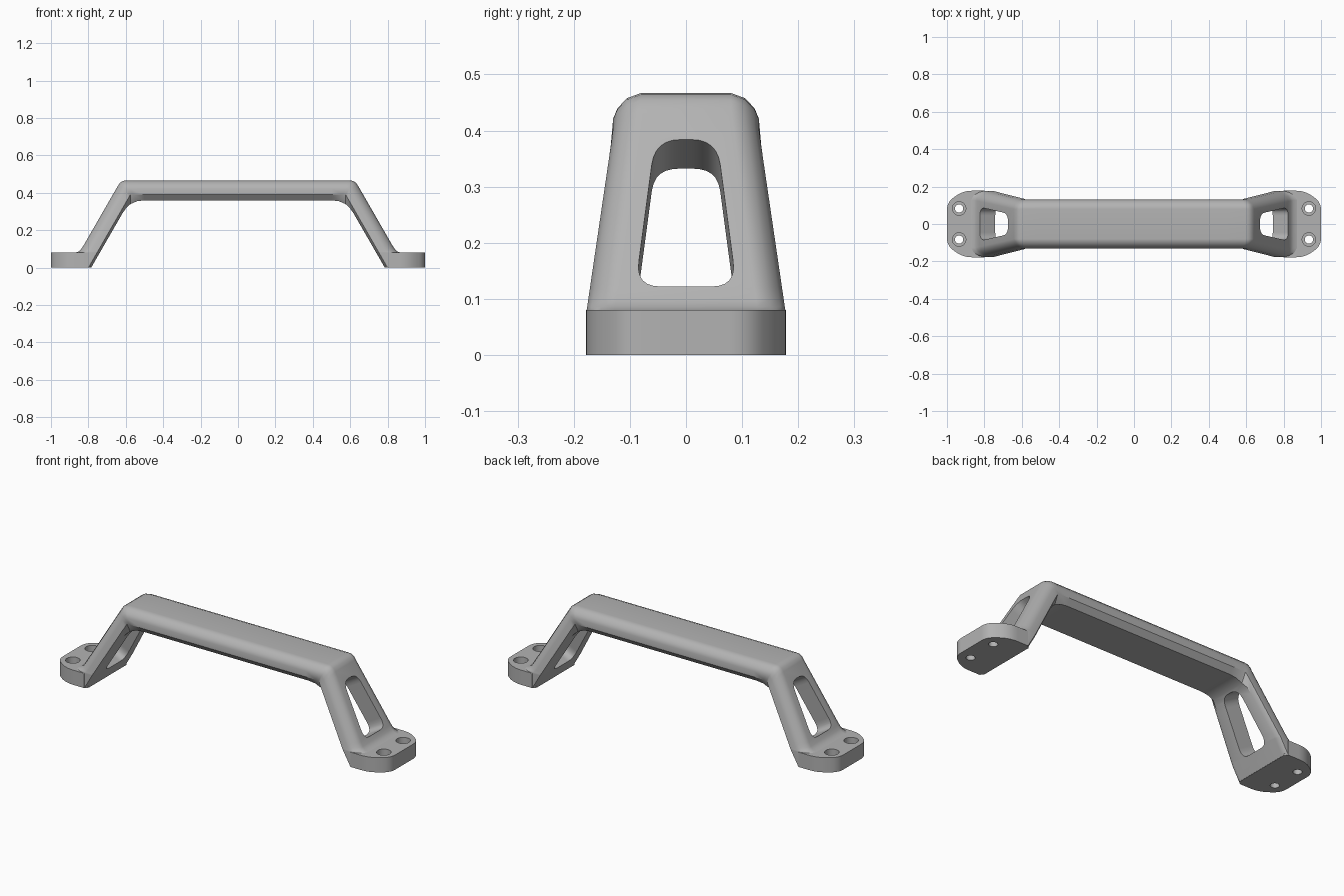
import bpy, bmesh, math
from mathutils import Vector

if "Cube" in bpy.data.objects:
    bpy.data.objects.remove(bpy.data.objects["Cube"])

grey = bpy.data.materials.new("satin_grey")
grey.use_nodes = True
grey.diffuse_color = (0.45, 0.45, 0.45, 1)
grey.node_tree.nodes["Principled BSDF"].inputs["Base Color"].default_value = grey.diffuse_color


def loft(name, rings):
    """Skin a list of equal closed rings and cap both ends."""
    bm = bmesh.new()
    loops = [[bm.verts.new(p) for p in ring] for ring in rings]
    n = len(loops[0])
    for a, b in zip(loops, loops[1:]):
        for i in range(n):
            j = (i + 1) % n
            bm.faces.new((a[i], a[j], b[j], b[i]))
    bm.faces.new(loops[0])
    bm.faces.new(loops[-1])
    bmesh.ops.recalc_face_normals(bm, faces=bm.faces)
    mesh = bpy.data.meshes.new(name)
    bm.to_mesh(mesh)
    bm.free()
    mesh.materials.append(grey)
    obj = bpy.data.objects.new(name, mesh)
    bpy.context.collection.objects.link(obj)
    return obj


def rounded(points, steps=6):
    """Round each corner (u, v, cut length) of a closed outline."""
    out = []
    for i, (u, v, r) in enumerate(points):
        p = Vector((u, v))
        if r == 0:
            out.append(p)
            continue
        before = Vector(points[i - 1][:2])
        after = Vector(points[(i + 1) % len(points)][:2])
        a = p + (before - p).normalized() * r
        b = p + (after - p).normalized() * r
        for k in range(steps + 1):
            t = k / steps
            out.append(a * (1 - t) ** 2 + p * 2 * t * (1 - t) + b * t * t)
    return out


def activate(obj):
    bpy.ops.object.select_all(action='DESELECT')
    obj.select_set(True)
    bpy.context.view_layer.objects.active = obj


def cut(obj, cutter):
    cutter.hide_render = True
    mod = obj.modifiers.new("cut", 'BOOLEAN')
    mod.operation = 'DIFFERENCE'
    mod.solver = 'EXACT'
    mod.object = cutter
    activate(obj)
    bpy.ops.object.modifier_apply(modifier=mod.name)
    bpy.data.objects.remove(cutter)


def finish(obj):
    activate(obj)
    bpy.ops.object.shade_smooth_by_angle(angle=math.radians(32))
    mod = obj.modifiers.new("flat_faces", 'WEIGHTED_NORMAL')
    mod.keep_sharp = True


# Handle: one section swept up a leg, across the bar and down again
SLOPE = 0.575


def half_width(x, z):
    if x < 0.58 or z >= 0.4:
        return 0.13
    return 0.177 - 0.047 * max(0, z - 0.08) / 0.32


def section(outer, edge, inner):
    o, e = Vector(outer), Vector(edge)
    half = []
    for inset, f in ((0.05, 0), (0.025, 0.12), (0.008, 0.35), (0, 0.6), (0, 1)):
        x, z = o.lerp(e, f)
        half.append((x, half_width(x, z) - inset, z))
    half.append((inner[0], half_width(*inner) - 0.025, inner[1]))
    return half + [(x, -y, z) for x, y, z in reversed(half)]


stations = []
# lower leg, flaring out onto the foot
for ox, z in ((0.872, 0.001), (0.872, 0.08), (0.852, 0.086), (0.838, 0.10), (0.825, 0.12)):
    stations.append(section((ox, z), (0.80 - SLOPE * z, z), (0.785 - SLOPE * z, z)))
# bend between leg and bar: outer, side edge and inner lines
outer = ((0.642, 0.438), (0.631, 0.454), (0.615, 0.464), (0.595, 0.467), (0.5, 0.467))
edge = ((0.599, 0.35), (0.587, 0.37), (0.576, 0.39), (0.56, 0.39), (0.5, 0.39))
inner = ((0.618, 0.29), (0.597, 0.32), (0.575, 0.34), (0.54, 0.355), (0.5, 0.36))
stations += [section(*s) for s in zip(outer, edge, inner)]
stations += [[(-x, y, z) for x, y, z in ring] for ring in reversed(stations)]
handle = loft("handle", stations)

# Tapered window through each leg, square to its outer face
window = rounded([(-0.09, 0.122, 0.045), (0.09, 0.122, 0.045),
                  (0.055, 0.384, 0.045), (-0.055, 0.384, 0.045)])
normal = Vector((1, 0, SLOPE)).normalized()
for side in (1, -1):
    rings = []
    for depth in (0.06, -0.2):
        ring = [Vector((0.894 - SLOPE * z, y, z)) + normal * depth for y, z in window]
        rings.append([(side * p.x, p.y, p.z) for p in ring])
    cut(handle, loft("window_cutter", rings))
finish(handle)

# Feet: rounded plates with two counterbored screw holes each
half_plan = [(0.785, 0.162, 0), (0.80, 0.178, 0), (0.915, 0.178, 0.05), (1, 0.115, 0.04)]
plan = rounded(half_plan + [(x, -y, r) for x, y, r in reversed(half_plan)])
for side, label in ((1, "left"), (-1, "right")):
    foot = loft(label + "_foot", [[(side * p.x, p.y, z) for p in plan] for z in (0, 0.08)])
    for y in (0.083, -0.083):
        rings = []
        for r, z in ((0.022, -0.02), (0.022, 0.04), (0.036, 0.04), (0.036, 0.1)):
            angles = [math.tau * k / 32 for k in range(32)]
            rings.append([(side * 0.935 + r * math.cos(a), y + r * math.sin(a), z) for a in angles])
        cut(foot, loft("hole_cutter", rings))
    finish(foot)
